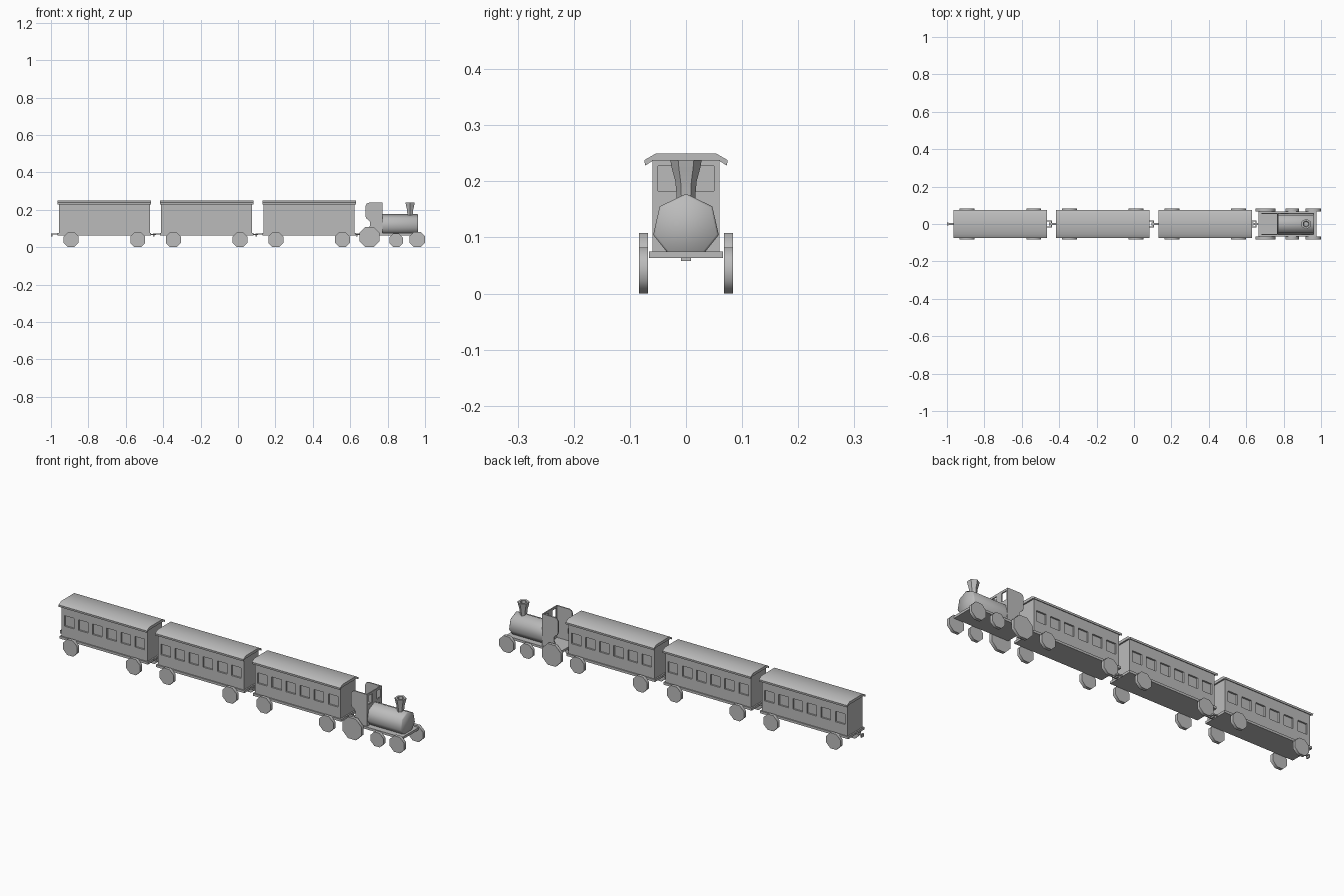
import bpy, bmesh, math
from mathutils import Matrix, Vector

if "Cube" in bpy.data.objects:
    bpy.data.objects.remove(bpy.data.objects["Cube"])

grey = bpy.data.materials.new("plain_grey")
grey.use_nodes = True
colour = (0.5, 0.5, 0.5, 1)
grey.diffuse_color = colour
grey.node_tree.nodes["Principled BSDF"].inputs["Base Color"].default_value = colour


def finish(name, bm, smooth=0):
    bmesh.ops.recalc_face_normals(bm, faces=bm.faces)
    mesh = bpy.data.meshes.new(name)
    bm.to_mesh(mesh)
    bm.free()
    mesh.materials.append(grey)
    ob = bpy.data.objects.new(name, mesh)
    bpy.context.collection.objects.link(ob)
    if smooth:
        bpy.ops.object.select_all(action="DESELECT")
        ob.select_set(True)
        bpy.context.view_layer.objects.active = ob
        bpy.ops.object.shade_smooth_by_angle(angle=math.radians(smooth))
    return ob


def box_mesh(lo, hi):
    bm = bmesh.new()
    lo, hi = Vector(lo), Vector(hi)
    bmesh.ops.create_cube(bm, size=1, matrix=Matrix.Translation((lo + hi) / 2) @ Matrix.Diagonal((*(hi - lo), 1)))
    return bm


def box(name, lo, hi):
    return finish(name, box_mesh(lo, hi))


def slice_at(bm, axis, values):
    for v in values:
        point, normal = Vector(), Vector()
        point[axis], normal[axis] = v, 1
        bmesh.ops.bisect_plane(bm, geom=bm.verts[:] + bm.edges[:] + bm.faces[:],
                               plane_co=point, plane_no=normal)


def prism(name, points, offset, smooth=0):
    # Closed outline pushed along an offset
    bm = bmesh.new()
    face = bm.faces.new([bm.verts.new(p) for p in points])
    result = bmesh.ops.extrude_face_region(bm, geom=[face], use_keep_orig=True)
    bmesh.ops.translate(bm, vec=offset, verts=[g for g in result["geom"] if isinstance(g, bmesh.types.BMVert)])
    return finish(name, bm, smooth)


def wheel_pair(name, x, radius):
    for side, label in ((-1, "right"), (1, "left")):
        bm = bmesh.new()
        place = (Matrix.Translation((x, side * 0.0755, radius)) @ Matrix.Rotation(math.pi / 2, 4, "X")
                 @ Matrix.Rotation(math.pi / 8, 4, "Z"))
        rim = radius / math.cos(math.pi / 8)
        bmesh.ops.create_cone(bm, cap_ends=True, segments=8, radius1=rim, radius2=rim,
                              depth=0.016, matrix=place)
        finish(f"{name}_{label}", bm, 50)


def hook(name, x):
    # Drawbar reaching back with a pin that drops into the next loop
    box(name + "_bar", (x - 0.033, -0.005, 0.067), (x + 0.005, 0.005, 0.073))
    box(name + "_pin", (x - 0.036, -0.009, 0.058), (x - 0.029, 0.009, 0.074))


def loop(name, x):
    # Square coupling loop
    for s in (-1, 1):
        box(f"{name}_arm_{'left' if s > 0 else 'right'}", (x, s * 0.016 - 0.003, 0.064),
            (x + 0.024, s * 0.016 + 0.003, 0.07))
    box(name + "_end", (x + 0.019, -0.019, 0.064), (x + 0.025, 0.019, 0.07))


def coach(name, cx):
    # Body with six recessed windows on each side
    half, pitch, width = 0.243, 0.08, 0.054
    low, high = 0.13, 0.184
    bm = box_mesh((cx - half, -0.06, 0.073), (cx + half, 0.06, 0.238))
    centres = [cx + (i - 2.5) * pitch for i in range(6)]
    slice_at(bm, 0, [c + s * width / 2 for c in centres for s in (-1, 1)])
    slice_at(bm, 2, [low, high])
    panes = []
    for f in bm.faces:
        c = f.calc_center_median()
        if abs(f.normal.y) > 0.9 and low < c.z < high and any(abs(c.x - w) < width / 2 for w in centres):
            panes.append(f)
    bmesh.ops.inset_individual(bm, faces=panes, thickness=0.0003, depth=-0.008)
    finish(name + "_body", bm)

    # Roof shell with drooping eaves
    half_outline = [(0.053, 0.25), (0.074, 0.238), (0.073, 0.228), (0.06, 0.236)]
    outline = half_outline + [(-y, z) for y, z in reversed(half_outline)]
    prism(name + "_roof", [(cx - 0.25, y, z) for y, z in outline], (0.5, 0, 0), 40)

    box(name + "_floor", (cx - 0.25, -0.066, 0.063), (cx + 0.25, 0.066, 0.075))
    wheel_pair(name + "_rear_wheel", cx - 0.178, 0.04)
    wheel_pair(name + "_front_wheel", cx + 0.178, 0.04)
    hook(name + "_hook", cx - 0.25)
    loop(name + "_loop", cx + 0.25)


for name, cx in (("rear_coach", -0.714), ("middle_coach", -0.168), ("front_coach", 0.38)):
    coach(name, cx)

# Engine chassis
box("engine_floor", (0.665, -0.066, 0.063), (0.975, 0.066, 0.075))
wheel_pair("engine_drive_wheel", 0.703, 0.054)
wheel_pair("engine_middle_wheel", 0.845, 0.036)
wheel_pair("engine_front_wheel", 0.958, 0.041)
hook("engine_hook", 0.668)

# Boiler: seven sided, with a bevelled front rim
bm = bmesh.new()
rings = []
for x, r in ((0.765, 0.06), (0.958, 0.06), (0.963, 0.056)):
    rings.append([bm.verts.new((x, r * math.sin(a), 0.118 + r * math.cos(a)))
                  for a in (math.tau * i / 7 for i in range(7))])
for a, b in zip(rings, rings[1:]):
    for i in range(7):
        bm.faces.new((a[i], a[i - 1], b[i - 1], b[i]))
bm.faces.new(rings[0])
bm.faces.new(rings[-1])
finish("boiler", bm, 55)

# Chimney: flared six sided funnel with an open top
bm = bmesh.new()
rings = []
for r, z in ((0.016, 0.165), (0.019, 0.2), (0.025, 0.222), (0.028, 0.238), (0.017, 0.238), (0.014, 0.2)):
    rings.append([bm.verts.new((0.92 + r * math.sin(a), r * math.cos(a), z))
                  for a in (math.tau * i / 6 for i in range(6))])
for a, b in zip(rings, rings[1:]):
    for i in range(6):
        bm.faces.new((a[i], a[i - 1], b[i - 1], b[i]))
bm.faces.new(rings[0])
bm.faces.new(rings[-1])
finish("chimney", bm, 30)

# Cab front wall with two window openings
bm = bmesh.new()
wall = [(-0.06, 0.073), (0.06, 0.073), (0.06, 0.238), (-0.06, 0.238)]
bm.faces.new([bm.verts.new((0.77, y, z)) for y, z in wall])
slice_at(bm, 1, (-0.05, -0.018, 0.018, 0.05))
slice_at(bm, 2, (0.183, 0.227))
holes = [f for f in bm.faces if 0.183 < f.calc_center_median().z < 0.227
         and 0.018 < abs(f.calc_center_median().y) < 0.05]
bmesh.ops.delete(bm, geom=holes, context="FACES")
front = finish("cab_front_wall", bm)
thick = front.modifiers.new("thickness", "SOLIDIFY")
thick.thickness, thick.offset = 0.006, 0

# Cab sides: rounded top corner and a scooped entrance behind
side = [(0.77, 0.073), (0.77, 0.238), (0.7, 0.238), (0.688, 0.233), (0.682, 0.222), (0.682, 0.165),
        (0.687, 0.152), (0.698, 0.145), (0.706, 0.135), (0.706, 0.115), (0.698, 0.102),
        (0.682, 0.095), (0.682, 0.073)]
for y, label in ((-0.06, "right"), (0.054, "left")):
    prism(f"cab_side_{label}", [(x, y, z) for x, z in side], (0, 0.006, 0), 40)
